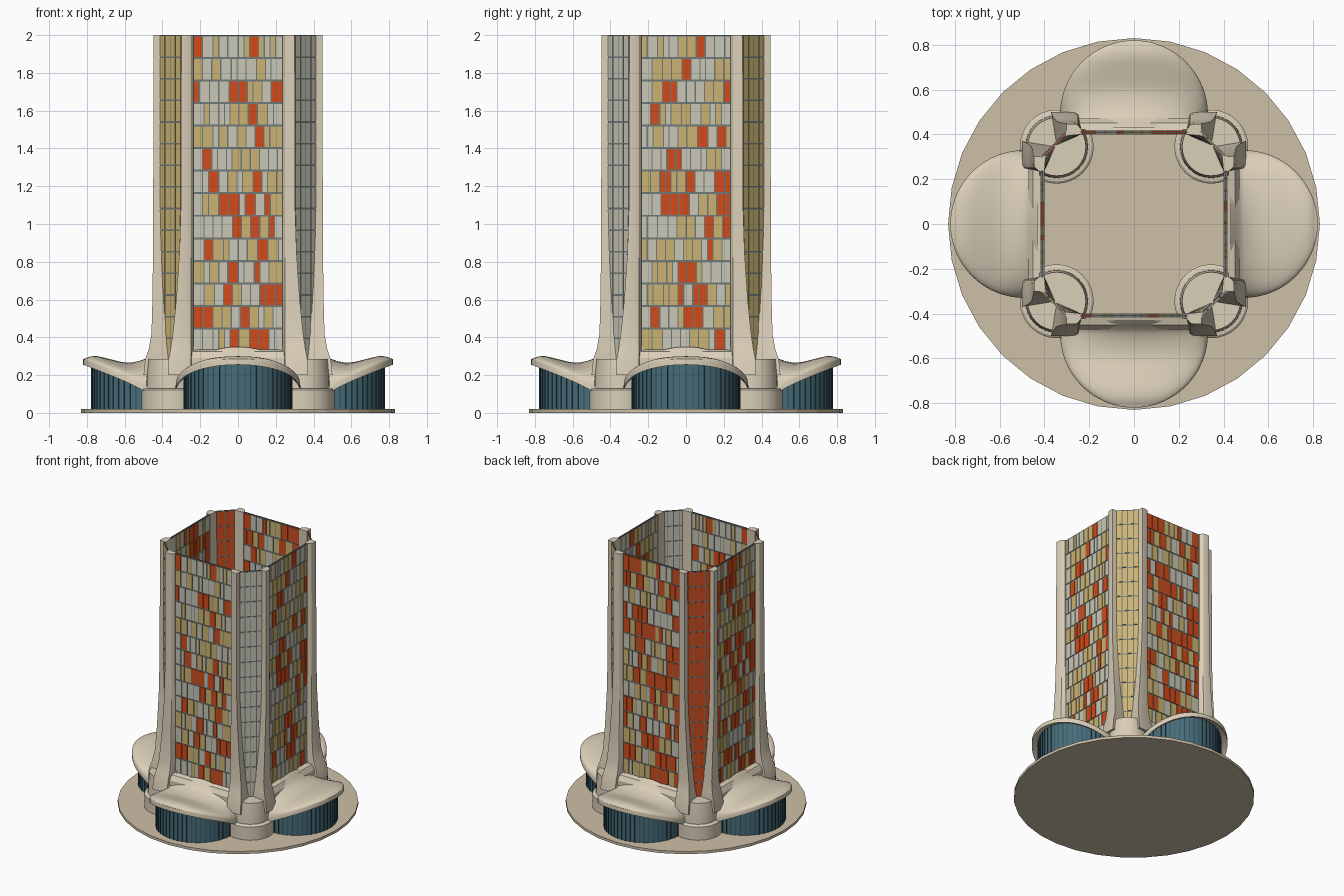
import bpy, bmesh, math, random
from mathutils import Vector, Matrix

if "Cube" in bpy.data.objects:
    bpy.data.objects.remove(bpy.data.objects["Cube"])

random.seed(7)

def mat(name, rgb):
    m = bpy.data.materials.new(name)
    m.diffuse_color = (*rgb, 1)
    m.use_nodes = True
    m.node_tree.nodes["Principled BSDF"].inputs["Base Color"].default_value = m.diffuse_color
    return m

CONCRETE = mat("concrete", (0.70, 0.62, 0.48))
PLAZA = mat("plaza", (0.61, 0.53, 0.39))
ORANGE = mat("orange", (0.64, 0.07, 0.01))
TAN = mat("tan", (0.60, 0.45, 0.17))
PALE = mat("pale", (0.58, 0.57, 0.47))
FRAME = mat("frame", (0.16, 0.19, 0.19))
GLASS = mat("glass", (0.06, 0.15, 0.19))
DARK = mat("mullion", (0.03, 0.07, 0.09))

def finish(name, bm, mats, turn=0, smooth=None):
    bmesh.ops.recalc_face_normals(bm, faces=bm.faces)
    me = bpy.data.meshes.new(name)
    bm.to_mesh(me)
    bm.free()
    for m in mats:
        me.materials.append(m)
    ob = bpy.data.objects.new(name, me)
    bpy.context.collection.objects.link(ob)
    ob.rotation_euler[2] = turn * math.pi / 2
    if smooth:
        bpy.ops.object.select_all(action='DESELECT')
        bpy.context.view_layer.objects.active = ob
        ob.select_set(True)
        bpy.ops.object.shade_smooth_by_angle(angle=math.radians(smooth))

def box(bm, x0, x1, y0, y1, z0, z1, mi=0, m=Matrix()):
    """Axis box, optionally moved by matrix m."""
    mm = m @ Matrix.Translation(((x0+x1)/2, (y0+y1)/2, (z0+z1)/2)) @ Matrix.Diagonal((x1-x0, y1-y0, z1-z0, 1))
    vs = bmesh.ops.create_cube(bm, size=1, matrix=mm)['verts']
    for f in {f for v in vs for f in v.link_faces}:
        f.material_index = mi

def loft(bm, rings, caps=True):
    """Skin closed rings of equal length."""
    rv = [[bm.verts.new(p) for p in r] for r in rings]
    n = len(rv[0])
    for a, b in zip(rv, rv[1:]):
        for i in range(n):
            bm.faces.new((a[i], a[(i+1) % n], b[(i+1) % n], b[i]))
    if caps:
        bm.faces.new(rv[0])
        bm.faces.new(rv[-1])

def ring(r, z, n, cx=0, cy=0):
    return [(cx + r*math.cos(2*math.pi*i/n), cy + r*math.sin(2*math.pi*i/n), z) for i in range(n)]

# Plaza disc
bm = bmesh.new()
loft(bm, [ring(0.83, 0, 32), ring(0.83, 0.02, 32)])
finish("plaza_disc", bm, [PLAZA])

# Lobe roof height over lateral x and distance r from the tower axis
R, C = 0.33, 0.49
RIDGE = [(0.43, 0.35), (0.45, 0.33), (0.47, 0.30), (0.50, 0.28), (0.56, 0.267), (0.60, 0.265),
         (0.68, 0.285), (0.74, 0.30), (0.78, 0.30), (0.82, 0.285)]

def ridge(r):
    for (a, za), (b, zb) in zip(RIDGE, RIDGE[1:]):
        if r <= b:
            return za + (zb-za)*(r-a)/(b-a)
    return RIDGE[-1][1]

def half_width(r):
    return R if r < C else math.sqrt(max(R*R-(r-C)**2, 1e-6))

def roof_z(x, r):
    edge = 0.14 - (C-r)*0.4 if r < C else 0.14 + 0.145*((r-C)/R)**0.85
    t = min(1, abs(x)/half_width(r))
    return edge + (ridge(r)-edge)*math.sqrt(1-t*t)

def lobe_roof(k):
    bm = bmesh.new()
    rs = [0.43, 0.45, 0.47] + [C + R*math.sin(math.pi/2*i/16) for i in range(16)] + [0.8199]
    rings = []
    for r in rs:
        xs = [half_width(r)*math.sin(math.pi*(j/20-0.5)) for j in range(21)]
        top = [(x, -r, roof_z(x, r)) for x in xs]
        rings.append(top + [(x, y, z-0.03) for x, y, z in reversed(top)])
    loft(bm, rings)
    finish(f"lobe_roof_{k}", bm, [CONCRETE], k, 40)

# Curved glass wall under each roof, with mullions
def lobe_glass(k):
    bm = bmesh.new()
    n, g = 30, 0.285
    prev = None
    for i in range(n+1):
        a = math.radians(-100 + 200*i/n)
        x, r = g*math.sin(a), C + g*math.cos(a)
        top = roof_z(x, r) - 0.015
        cur = [bm.verts.new((x, -r, 0.02)), bm.verts.new((x, -r, top))]
        if prev:
            bm.faces.new((prev[0], cur[0], cur[1], prev[1]))
        prev = cur
        m = Matrix.Translation((x, -r, 0)) @ Matrix.Rotation(a, 4, 'Z')
        box(bm, -0.002, 0.002, -0.004, 0.004, 0.02, top, 1, m)
    finish(f"lobe_glass_{k}", bm, [GLASS, DARK], k)

# Tiled facade: backing slab plus rows of coloured panes of mixed width
def facade(k, orange):
    bm = bmesh.new()
    box(bm, -0.24, 0.24, -0.414, -0.406, 0.32, 2.0)
    for row in range(14):
        z0 = 0.333 + row*0.1193
        x = -0.235
        while x < 0.23:
            w = random.choice((0.03, 0.048, 0.048, 0.055))
            if 0.235-(x+w) < 0.02:
                w = 0.235-x
            p = random.random()
            mi = 1 if p < orange else (2 if p < orange + 0.38 else 3)
            box(bm, x+0.003, x+w-0.003, -0.418, -0.402, z0, z0+0.109, mi)
            x += w
    finish(f"facade_{k}", bm, [FRAME, ORANGE, TAN, PALE], k)

# Sill below the facade, with small corner fillets
def sill(k):
    bm = bmesh.new()
    prof = [(0.40, 0.335), (0.419, 0.335), (0.45, 0.325), (0.47, 0.29), (0.47, 0.25), (0.40, 0.25)]
    loft(bm, [[(x, -y, z) for y, z in prof] for x in (-0.32, 0.32)])
    for s in (-1, 1):
        tri = [(s*0.24, 0.33), (s*0.21, 0.33), (s*0.221, 0.339), (s*0.24, 0.365)]
        loft(bm, [[(x, y, z) for x, z in tri] for y in (-0.40, -0.422)])
    finish(f"facade_sill_{k}", bm, [CONCRETE], k)

# Piers flanking each facade, widening and flaring toward the base
PIER = [(2.0, 0.300, 0.447), (1.1, 0.302, 0.449), (0.85, 0.31, 0.450), (0.6, 0.327, 0.453),
        (0.42, 0.345, 0.458), (0.34, 0.357, 0.472), (0.28, 0.368, 0.492), (0.2, 0.37, 0.50)]

def piers(k):
    for s, side in ((-1, "left"), (1, "right")):
        bm = bmesh.new()
        rings = []
        for z, xo, yo in PIER:
            xi = 0.305 + (xo-0.30)*0.6
            sec = [(0.235, 0.40), (0.235, 0.422), (0.25, yo-0.006), (0.265, yo), (xo, yo), (xi, 0.698-xi)]
            rings.append([(s*x, -y, z) for x, y in sec])
        loft(bm, rings)
        finish(f"pier_{side}_{k}", bm, [CONCRETE], k, 30)

# Glazed chamfered corner: frame slab with a grid of panes
def corner_glazing(k, colour):
    bm = bmesh.new()
    d = 0.71/math.sqrt(2)
    m = Matrix.Rotation(math.pi/4, 4, 'Z')
    box(bm, -0.085, 0.085, -d-0.003, -d+0.003, 0.27, 2.0, 0, m)
    for row in range(15):
        z0 = 0.285 + row*0.1145
        for c in range(4):
            x = -0.08 + c*0.04
            box(bm, x+0.003, x+0.037, -d-0.005, -d+0.005, z0, z0+0.106, 1, m)
    finish(f"corner_glazing_{k}", bm, [FRAME, colour], k)

# Round stepped drum at each corner foot
def corner_drum(k):
    bm = bmesh.new()
    prof = [(0.165, 0.02), (0.165, 0.12), (0.155, 0.128), (0.14, 0.13), (0.138, 0.20), (0.13, 0.285)]
    loft(bm, [ring(r, z, 32, 0.345, -0.345) for r, z in prof])
    finish(f"corner_drum_{k}", bm, [CONCRETE], k, 30)

for k in range(4):
    lobe_roof(k)
    lobe_glass(k)
    facade(k, (0.18, 0.2, 0.36, 0.26)[k])
    sill(k)
    piers(k)
    corner_glazing(k, (PALE, TAN, ORANGE, TAN)[k])
    corner_drum(k)
